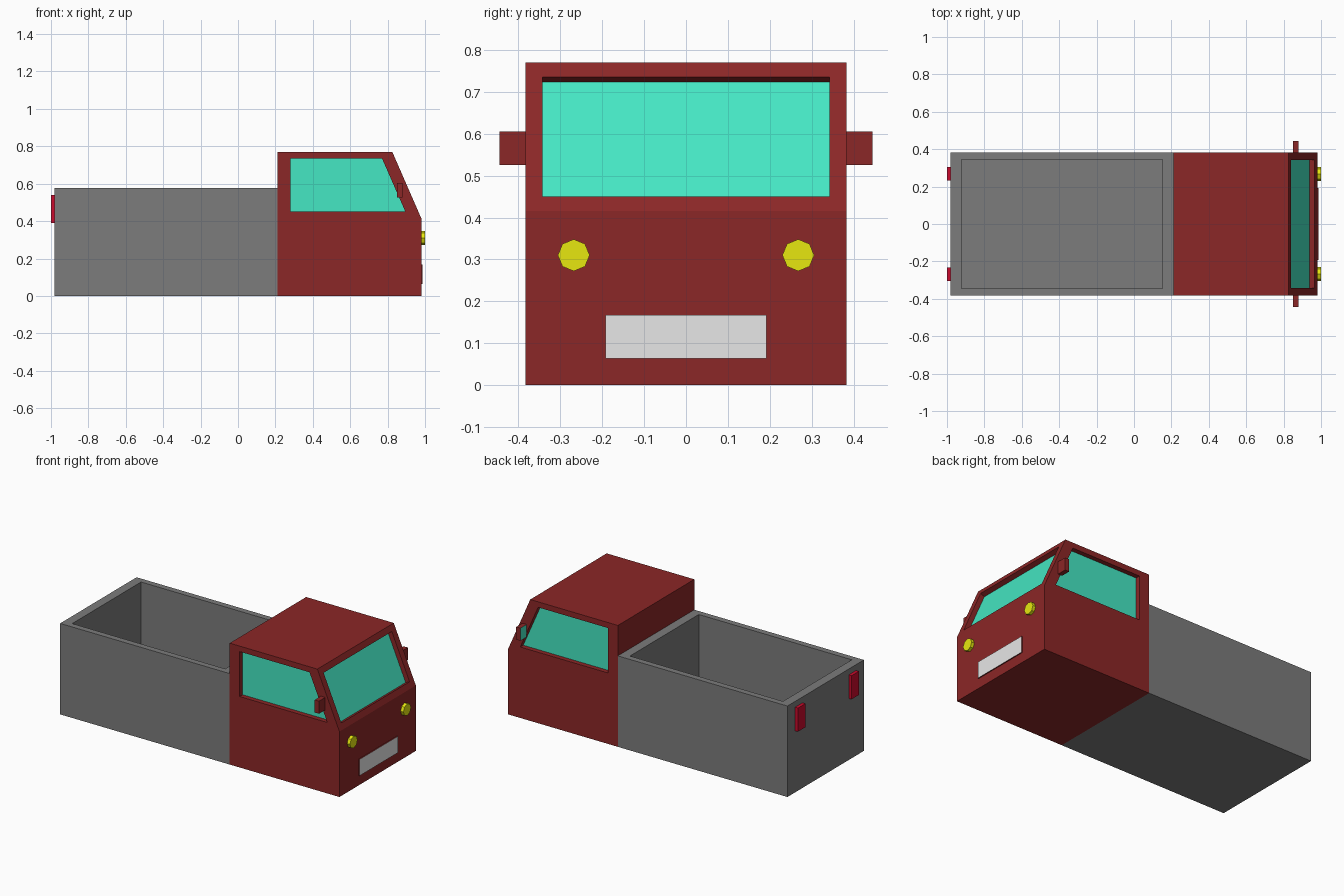
import bpy, bmesh
from mathutils import Vector

if "Cube" in bpy.data.objects:
    bpy.data.objects.remove(bpy.data.objects["Cube"], do_unlink=True)


def material(name, rgb):
    m = bpy.data.materials.new(name)
    m.use_nodes = True
    m.diffuse_color = (*rgb, 1)
    m.node_tree.nodes["Principled BSDF"].inputs["Base Color"].default_value = (*rgb, 1)
    return m


RED = material("dark red paint", (0.26, 0.02, 0.02))
GREY = material("bed grey", (0.2, 0.2, 0.2))
GLASS = material("teal glass", (0.06, 0.8, 0.55))
YELLOW = material("headlight yellow", (0.8, 0.8, 0.005))
WHITE = material("plate white", (0.8, 0.8, 0.8))
CRIMSON = material("tail light red", (0.6, 0.003, 0.025))


def prism(name, points, sweep, mat, face_mat=None, face_dir=None):
    """Sweep a flat outline; faces pointing along face_dir get face_mat."""
    bm = bmesh.new()
    base = bm.faces.new([bm.verts.new(p) for p in points])
    new = bmesh.ops.extrude_face_region(bm, geom=[base], use_keep_orig=True)["geom"]
    verts = [v for v in new if isinstance(v, bmesh.types.BMVert)]
    bmesh.ops.translate(bm, verts=verts, vec=sweep)
    bmesh.ops.recalc_face_normals(bm, faces=bm.faces)
    bm.normal_update()
    if face_mat:
        for f in bm.faces:
            if f.normal.dot(Vector(face_dir)) > 0.9:
                f.material_index = 1
    mesh = bpy.data.meshes.new(name)
    bm.to_mesh(mesh)
    bm.free()
    mesh.materials.append(mat)
    if face_mat:
        mesh.materials.append(face_mat)
    ob = bpy.data.objects.new(name, mesh)
    bpy.context.collection.objects.link(ob)
    return ob


def box(name, x, y, z, *mats):
    outline = [(x[0], y[0], z[0]), (x[1], y[0], z[0]), (x[1], y[1], z[0]), (x[0], y[1], z[0])]
    return prism(name, outline, (0, 0, z[1] - z[0]), *mats)


def cut(target, cutter):
    """Subtract the cutter, then discard it."""
    mod = target.modifiers.new("cut", "BOOLEAN")
    mod.operation = "DIFFERENCE"
    mod.solver = "EXACT"
    mod.object = cutter
    bpy.context.view_layer.objects.active = target
    bpy.ops.object.modifier_apply(modifier=mod.name)
    bpy.data.objects.remove(cutter, do_unlink=True)


def window(name, outline, outward):
    """Recess an outline into the cab and lay a thin pane at its bottom."""
    n = Vector(outward).normalized()
    pts = [Vector(p) for p in outline]
    cut(cab, prism("cutter", [p + n * 0.02 for p in pts], n * -0.055, RED))
    prism(name, [p - n * 0.035 for p in pts], n * 0.005, GLASS)


# Cab with sloped front
W = 0.383
profile = [(0.21, 0), (0.98, 0), (0.98, 0.415), (0.825, 0.77), (0.21, 0.77)]
cab = prism("cab", [(x, -W, z) for x, z in profile], (0, 2 * W, 0), RED)

# Windscreen and side windows
bottom_x, top_x = 0.9647, 0.8403
window("windscreen", [(bottom_x, -0.342, 0.45), (bottom_x, 0.342, 0.45),
                      (top_x, 0.342, 0.735), (top_x, -0.342, 0.735)], (0.355, 0, 0.155))
side_outline = [(0.28, 0.45), (0.895, 0.45), (0.77, 0.735), (0.28, 0.735)]

# Open cargo bed
bed = box("cargo_bed", (-0.98, 0.21), (-W, W), (0, 0.577), GREY)
cut(bed, box("cutter", (-0.922, 0.152), (-0.345, 0.345), (0.05, 0.7), GREY))

# Paired parts
for side, s in (("left", 1), ("right", -1)):
    window(side + "_window", [(x, s * W, z) for x, z in side_outline], (0, s, 0))
    box(side + "_mirror", (0.85, 0.88), sorted((s * W, s * 0.445)), (0.525, 0.605),
        RED, GLASS, (-1, 0, 0))
    box(side + "_tail_light", (-1, -0.98), sorted((s * 0.232, s * 0.305)), (0.39, 0.54), CRIMSON)
    bpy.ops.mesh.primitive_cylinder_add(vertices=8, radius=0.038, depth=0.02,
                                        location=(0.99, s * 0.268, 0.31),
                                        rotation=(0, 1.5708, 0))
    lamp = bpy.context.object
    lamp.name = side + "_headlight"
    lamp.data.materials.append(YELLOW)

# Front plate: painted edges, white face
box("front_plate", (0.98, 0.987), (-0.192, 0.192), (0.063, 0.167), RED, WHITE, (1, 0, 0))
